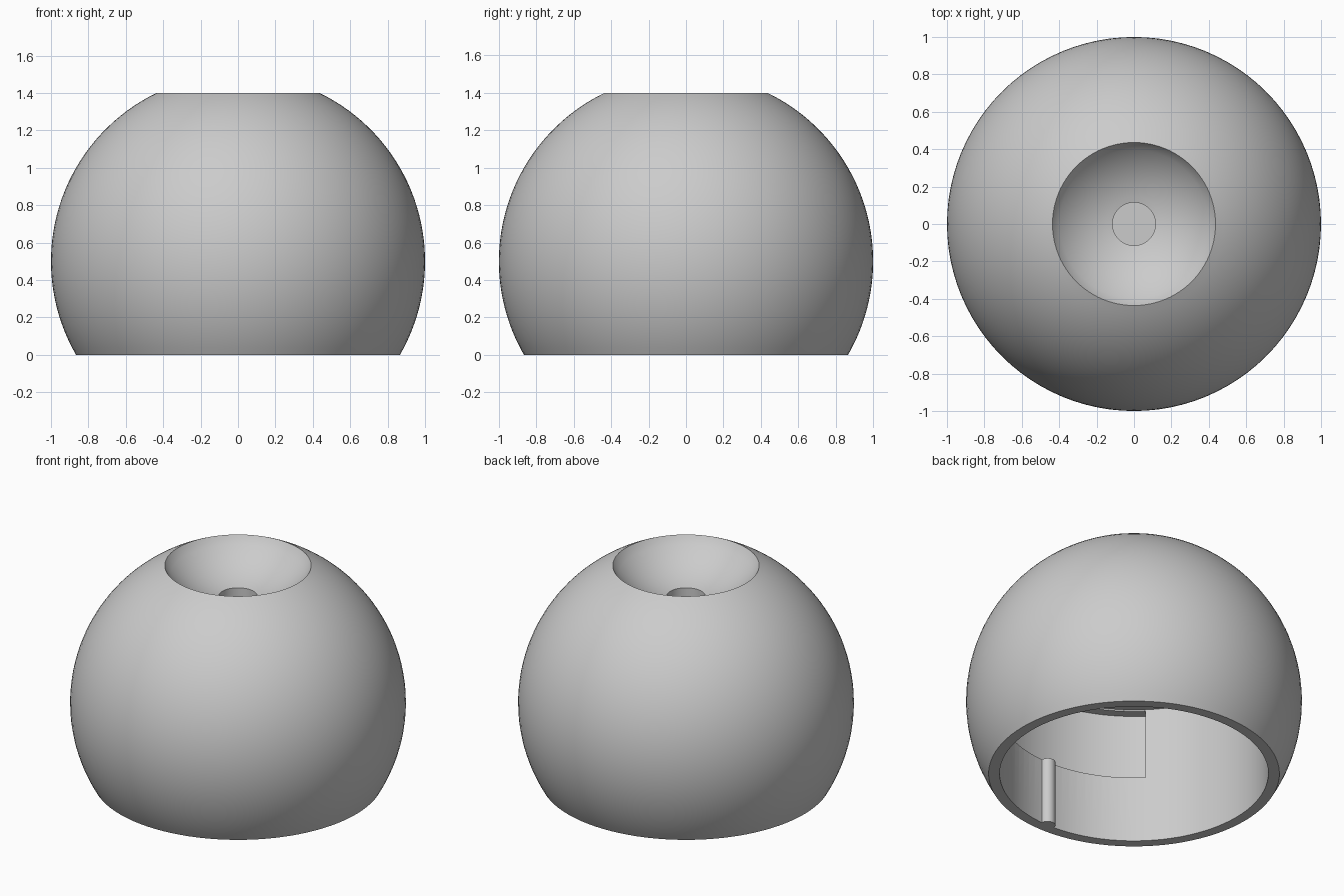
import bpy, bmesh, math
from mathutils import Matrix, Vector

if "Cube" in bpy.data.objects:
    bpy.data.objects.remove(bpy.data.objects["Cube"], do_unlink=True)

grey = bpy.data.materials.new("plain grey")
grey.use_nodes = True
colour = (0.6, 0.6, 0.6, 1)
grey.diffuse_color = colour
grey.node_tree.nodes["Principled BSDF"].inputs["Base Color"].default_value = colour

# Main sizes
BALL_Z, TOP_Z = 0.5, 1.4
BOWL_Z, BOWL_R = 1.75, 0.563
HOLE_R, HOLE_FLOOR = 0.115, 1.02
CAVITY_R, CAVITY_TOP = 0.8, 0.9
LEDGE_Z = 0.434


def lathe(name, profile, start=0, sweep=360, steps=96, closed=False):
    """Spin an (r, z) profile around the z axis; a closed profile gives a solid sector."""
    bm = bmesh.new()
    verts = [bm.verts.new((r, 0, z)) for r, z in profile]
    count = len(verts) if closed else len(verts) - 1
    edges = [bm.edges.new((verts[i], verts[(i + 1) % len(verts)])) for i in range(count)]
    bmesh.ops.rotate(bm, verts=verts, cent=(0, 0, 0),
                     matrix=Matrix.Rotation(math.radians(start), 3, "Z"))
    bmesh.ops.spin(bm, geom=verts + edges, cent=(0, 0, 0), axis=(0, 0, 1),
                   angle=math.radians(sweep), steps=steps)
    bmesh.ops.remove_doubles(bm, verts=bm.verts, dist=1e-5)
    if closed:
        bmesh.ops.holes_fill(bm, edges=[e for e in bm.edges if e.is_boundary], sides=0)
    bmesh.ops.recalc_face_normals(bm, faces=bm.faces)
    mesh = bpy.data.meshes.new(name)
    bm.to_mesh(mesh)
    bm.free()
    mesh.materials.append(grey)
    obj = bpy.data.objects.new(name, mesh)
    bpy.context.collection.objects.link(obj)
    return obj


def select(obj):
    bpy.ops.object.select_all(action="DESELECT")
    obj.select_set(True)
    bpy.context.view_layer.objects.active = obj


def arc(radius, centre_z, z0, z1, side, n):
    """Points of a circle on the axis; side +1 is the upper branch of angles."""
    a0, a1 = (math.asin((z - centre_z) / radius) for z in (z0, z1))
    return [(radius * math.cos(a0 + (a1 - a0) * i / n),
             centre_z + side * radius * math.sin(a0 + (a1 - a0) * i / n)) for i in range(n + 1)]


# Ball shell: cavity, outer sphere, bowl in the top, blind hole in the bowl
bowl_end = BOWL_Z - math.sqrt(BOWL_R ** 2 - HOLE_R ** 2)
profile = [(0, CAVITY_TOP), (CAVITY_R, CAVITY_TOP), (CAVITY_R, 0)]
profile += arc(1, BALL_Z, 0, TOP_Z, 1, 36)
profile += arc(BOWL_R, BOWL_Z, TOP_Z, bowl_end, 1, 12)[1:]
profile += [(HOLE_R, HOLE_FLOOR), (0, HOLE_FLOOR)]
shell = lathe("ball_shell", profile)

# Recess inside the front wall, above a ledge
cutter = lathe("recess_cutter", [(0.7, LEDGE_Z), (0.86, LEDGE_Z), (0.86, 0.89), (0.7, 0.89)],
               start=225, sweep=90, steps=24, closed=True)
cutter.hide_render = True
select(shell)
cut = shell.modifiers.new("recess", "BOOLEAN")
cut.operation = "DIFFERENCE"
cut.solver = "EXACT"
cut.object = cutter
bpy.ops.object.modifier_apply(modifier=cut.name)
bpy.data.objects.remove(cutter, do_unlink=True)
bpy.ops.object.shade_smooth_by_angle(angle=math.radians(30))

# Upright rib on the inner front wall
bpy.ops.mesh.primitive_cylinder_add(vertices=24, radius=0.046, depth=LEDGE_Z,
                                    location=(0, -CAVITY_R, LEDGE_Z / 2))
rib = bpy.context.object
rib.name = "inner_rib"
rib.data.materials.append(grey)
select(rib)
bpy.ops.object.shade_smooth_by_angle(angle=math.radians(30))
